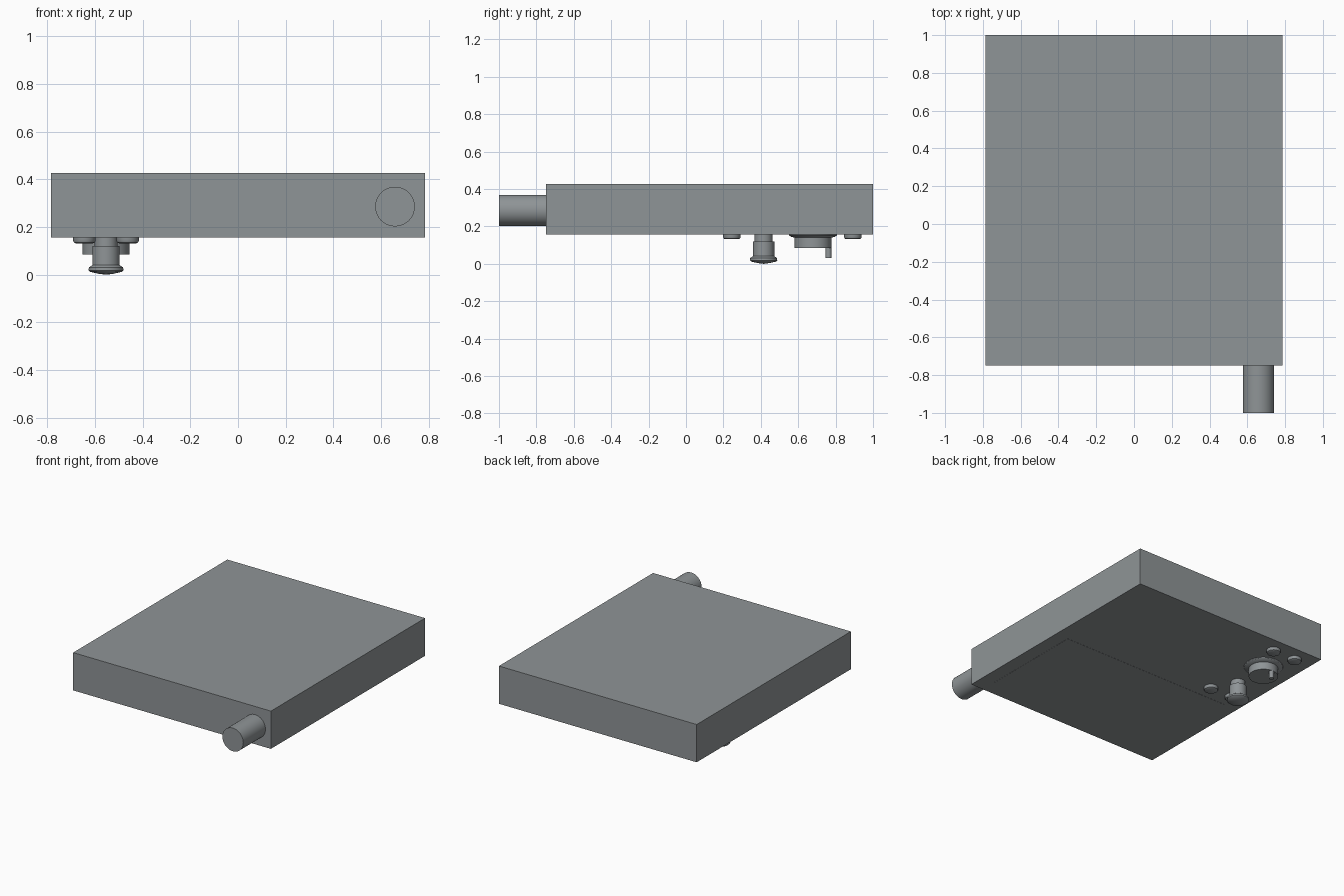
import bpy, bmesh, math
from mathutils import Matrix

if "Cube" in bpy.data.objects:
    bpy.data.objects.remove(bpy.data.objects["Cube"])

# dark slate grey shared by every part
SLATE = bpy.data.materials.new("slate_grey")
SLATE.diffuse_color = (0.275, 0.298, 0.308, 1)
SLATE.use_nodes = True
SLATE.node_tree.nodes["Principled BSDF"].inputs["Base Color"].default_value = SLATE.diffuse_color


def finish(name, bm, loc=(0, 0, 0), smooth=False):
    bmesh.ops.remove_doubles(bm, verts=bm.verts, dist=1e-5)
    bmesh.ops.recalc_face_normals(bm, faces=bm.faces)
    mesh = bpy.data.meshes.new(name)
    bm.to_mesh(mesh)
    bm.free()
    mesh.materials.append(SLATE)
    ob = bpy.data.objects.new(name, mesh)
    ob.location = loc
    bpy.context.collection.objects.link(ob)
    if smooth:
        bpy.ops.object.select_all(action='DESELECT')
        ob.select_set(True)
        bpy.context.view_layer.objects.active = ob
        bpy.ops.object.shade_smooth_by_angle(angle=math.radians(30))
    return ob


def box(name, lo, hi):
    bm = bmesh.new()
    bmesh.ops.create_cube(bm, size=1)
    size = [b - a for a, b in zip(lo, hi)]
    bmesh.ops.scale(bm, vec=size, verts=bm.verts)
    return finish(name, bm, [(a + b) / 2 for a, b in zip(lo, hi)])


def lathe(name, profile, x, y, steps=48):
    """Spin a (radius, z) profile about a vertical axis at x, y."""
    bm = bmesh.new()
    verts = [bm.verts.new((r, 0, z)) for r, z in profile]
    edges = [bm.edges.new(pair) for pair in zip(verts, verts[1:])]
    bmesh.ops.spin(bm, geom=verts + edges, cent=(0, 0, 0), axis=(0, 0, 1),
                   angle=math.tau, steps=steps, use_duplicate=False)
    return finish(name, bm, (x, y, 0), True)


BASE = 0.157     # underside of the case
FIT_X = -0.554   # centre line of the fittings

# main case and the thin cover plate underneath
box("case", (-0.785, -0.748, BASE), (0.785, 1.0, 0.428))
box("bottom_cover", (-0.685, -0.65, BASE - 0.001), (0.685, 0.13, BASE + 0.01))

# side pipe leaving the front
bm = bmesh.new()
bmesh.ops.create_cone(bm, cap_ends=True, segments=64, radius1=0.083,
                      radius2=0.083, depth=0.26,
                      matrix=Matrix.Rotation(math.pi / 2, 4, 'X'))
finish("pipe", bm, (0.659, -0.87, 0.286), True)

# flared knob
lathe("knob", [(0, BASE), (0.048, BASE), (0.048, 0.12), (0.057, 0.12),
               (0.057, 0.041), (0.072, 0.031), (0.073, 0.018),
               (0.066, 0.012), (0.03, 0.004), (0, 0.0)], FIT_X, 0.415)

# round socket with curved collar
lathe("socket", [(0, BASE), (0.13, BASE), (0.128, 0.152), (0.118, 0.145),
                 (0.098, 0.14), (0.098, 0.084), (0, 0.084)], FIT_X, 0.679)

# locating pin on the socket edge
lathe("socket_pin", [(0, 0.09), (0.016, 0.09), (0.016, 0.03),
                     (0, 0.03)], FIT_X, 0.762, 24)

# four rounded screw heads around the fittings
for sx in (-1, 1):
    for y in (0.245, 0.892):
        lathe("screw_head", [(0, BASE), (0.047, BASE), (0.047, 0.143),
                             (0.044, 0.136), (0.037, 0.132), (0, 0.132)],
              FIT_X + sx * 0.091, y, 32)
